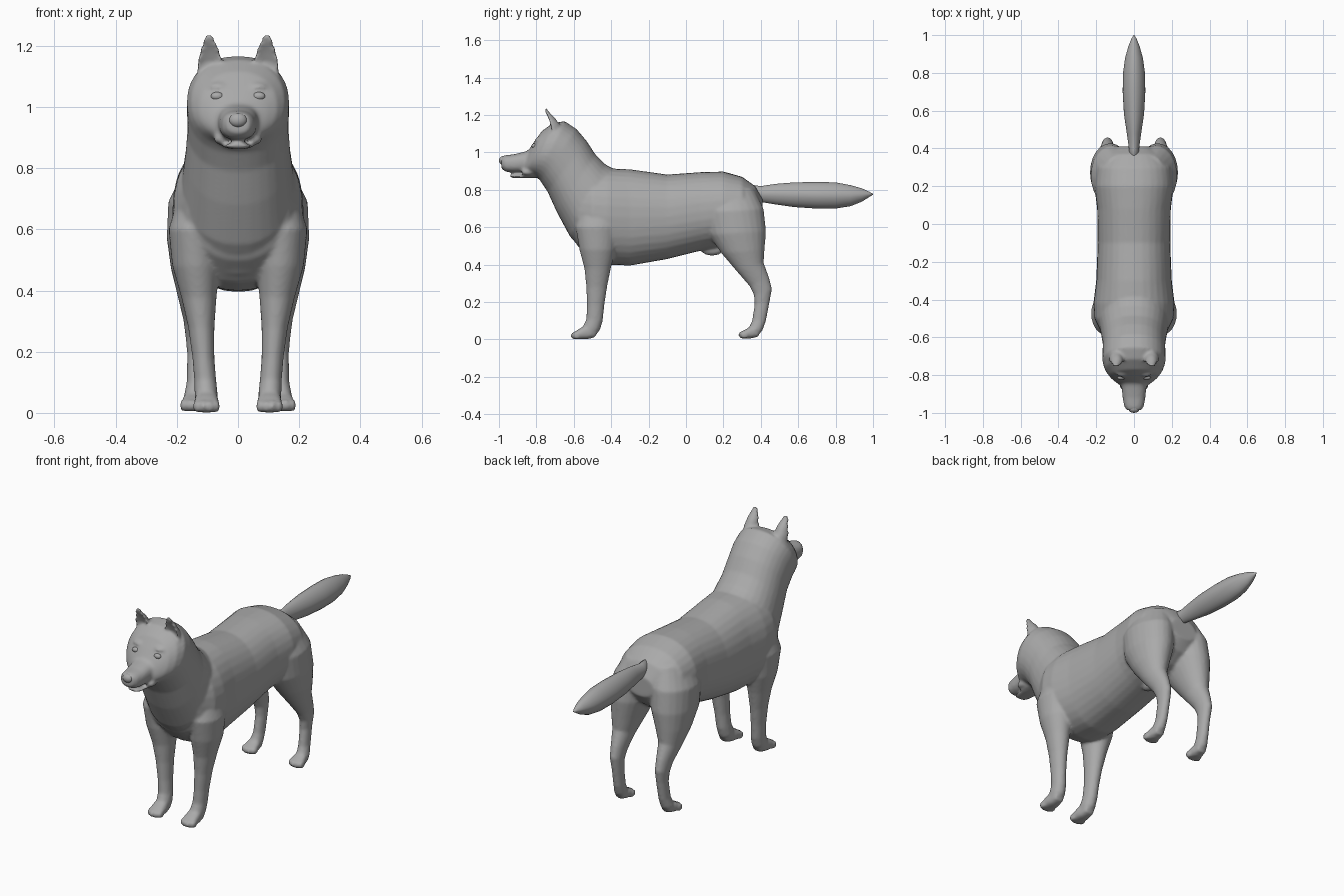
import bpy, bmesh, math
from mathutils import Vector, Matrix

fur = bpy.data.materials.new("grey_fur")
fur.diffuse_color = (0.4, 0.4, 0.4, 1)


def loft(bm, rings, n=2.0, seg=32, side=1, front=1.0):
    """Skin rings given as (y1, z1, y2, z2, half_width, centre_x).
    Each ring spans two side-plane points; front scales the second half."""
    loops = []
    for y1, z1, y2, z2, w, cx in rings:
        mid = Vector((cx, (y1 + y2) / 2, (z1 + z2) / 2))
        half = Vector((0, (y1 - y2) / 2, (z1 - z2) / 2))
        loop = []
        for i in range(seg):
            a = 2 * math.pi * i / seg
            c, s = math.cos(a), math.sin(a)
            c = math.copysign(abs(c) ** (2 / n), c)
            s = math.copysign(abs(s) ** (2 / n), s)
            p = mid + half * (c if c > 0 else c * front) + Vector((w * s, 0, 0))
            loop.append(bm.verts.new((p.x * side, p.y, p.z)))
        loops.append(loop)
    for a, b in zip(loops, loops[1:]):
        for i in range(seg):
            j = (i + 1) % seg
            bm.faces.new((a[i], a[j], b[j], b[i]))
    bm.faces.new(loops[0])
    bm.faces.new(loops[-1][::-1])


def ball(bm, loc, radii):
    m = Matrix.Translation(loc) @ Matrix.Diagonal((*radii, 1))
    bmesh.ops.create_uvsphere(bm, u_segments=20, v_segments=12, radius=1, matrix=m)


def finish(bm, name):
    bmesh.ops.recalc_face_normals(bm, faces=bm.faces)
    for f in bm.faces:
        f.smooth = True
    me = bpy.data.meshes.new(name)
    bm.to_mesh(me)
    bm.free()
    ob = bpy.data.objects.new(name, me)
    bpy.context.collection.objects.link(ob)
    me.materials.append(fur)
    return ob


bm = bmesh.new()

# torso: y, top, bottom, half width
torso = [(-.64, .82, .62, .09), (-.58, .88, .50, .17), (-.50, .91, .425, .21),
         (-.42, .915, .40, .215), (-.30, .91, .395, .20), (-.10, .882, .43, .192),
         (.08, .895, .475, .195), (.20, .898, .50, .21), (.30, .87, .53, .20),
         (.37, .82, .58, .15), (.41, .75, .64, .08)]
loft(bm, [(y, t, y, b, w, 0) for y, t, b, w in torso], 2.2)

# neck and skull
loft(bm, [(-.38, .91, -.53, .45, .18, 0), (-.43, .935, -.62, .55, .185, 0),
          (-.485, .99, -.69, .68, .172, 0), (-.53, 1.06, -.74, .79, .165, 0),
          (-.585, 1.125, -.78, .85, .167, 0), (-.65, 1.168, -.80, .87, .167, 0),
          (-.715, 1.155, -.82, .88, .153, 0), (-.77, 1.115, -.84, .885, .128, 0),
          (-.81, 1.06, -.855, .885, .098, 0), (-.84, 1.015, -.87, .89, .068, 0)], 2.2)

# muzzle and lower jaw
loft(bm, [(-.78, 1.04, -.78, .89, .085, 0), (-.86, 1.005, -.86, .893, .066, 0),
          (-.92, .99, -.92, .892, .06, 0), (-.965, .985, -.965, .897, .052, 0),
          (-.985, .98, -.987, .915, .038, 0)], 2.4)
loft(bm, [(-.78, .91, -.78, .865, .06, 0), (-.86, .883, -.86, .862, .05, 0),
          (-.92, .883, -.92, .862, .04, 0), (-.942, .88, -.942, .868, .024, 0)])

# sheath under the belly
ball(bm, (0, .14, .48), (.03, .06, .032))

for s in (-1, 1):
    # lips and brows
    ball(bm, (s * .055, -.845, .895), (.024, .035, .018))
    ball(bm, (s * .062, -.775, 1.065), (.04, .035, .018))

    # cupped ears
    loft(bm, [(-.655, 1.09, -.785, 1.09, .045, .093), (-.675, 1.15, -.785, 1.14, .041, .092),
              (-.70, 1.185, -.785, 1.18, .033, .092), (-.73, 1.215, -.78, 1.213, .022, .094),
              (-.747, 1.24, -.772, 1.238, .010, .095)], 2, 24, s, -0.25)

    # front leg and paw
    loft(bm, [(-.55, .74, -.37, .74, .055, .13), (-.59, .60, -.36, .60, .082, .145),
              (-.57, .48, -.375, .48, .078, .137), (-.543, .38, -.402, .38, .058, .128),
              (-.533, .28, -.422, .28, .043, .12), (-.53, .18, -.437, .18, .036, .113),
              (-.533, .11, -.445, .10, .036, .107), (-.55, .07, -.46, .05, .038, .104),
              (-.55, .03, -.49, .015, .034, .104)], 2, 24, s)
    loft(bm, [(-.475, .05, -.485, .012, .026, .104), (-.54, .075, -.53, .001, .039, .103),
              (-.58, .052, -.58, .001, .042, .103), (-.60, .034, -.60, .002, .036, .103)],
         2.5, 24, s)

    # hind leg and paw
    loft(bm, [(.10, .80, .36, .81, .08, .09), (.09, .68, .415, .70, .115, .113),
              (.12, .56, .428, .58, .108, .125), (.19, .46, .42, .48, .082, .137),
              (.275, .36, .415, .41, .055, .143), (.34, .285, .445, .33, .038, .141),
              (.362, .24, .46, .27, .032, .14), (.367, .19, .447, .20, .028, .138),
              (.353, .10, .428, .10, .028, .14), (.335, .06, .41, .05, .033, .144),
              (.34, .03, .385, .02, .03, .144)], 2, 24, s)
    loft(bm, [(.395, .05, .385, .015, .026, .144), (.345, .068, .345, .005, .037, .145),
              (.31, .05, .31, .005, .041, .146), (.295, .035, .295, .006, .035, .146)],
         2.5, 24, s)

    # toes
    for k in range(4):
        d = (k - 1.5) * .021
        fwd = .01 * (abs(k - 1.5) > 1)
        ball(bm, (s * (.103 + d), -.594 + fwd, .021), (.0125, .024, .021))
        ball(bm, (s * (.146 + d), .303 + fwd, .025), (.0125, .024, .021))

body = finish(bm, "body")
rm = body.modifiers.new("merge", 'REMESH')
rm.mode = 'VOXEL'
rm.voxel_size = .008
rm.use_smooth_shade = True
sm = body.modifiers.new("soften", 'SMOOTH')
sm.factor, sm.iterations = .5, 5

# tail: y, top, bottom, half width
bm = bmesh.new()
tail = [(.33, .83, .76, .03), (.40, .82, .735, .027), (.48, .832, .722, .038),
        (.58, .84, .708, .053), (.70, .842, .70, .06), (.80, .84, .70, .058),
        (.88, .825, .713, .047), (.94, .808, .737, .03), (.98, .79, .762, .014),
        (1.0, .779, .774, .002)]
loft(bm, [(y, t, y, b, w, 0) for y, t, b, w in tail], 1.75, 24)
finish(bm, "tail")

# nose
bm = bmesh.new()
ball(bm, (0, -.978, .957), (.03, .022, .024))
finish(bm, "nose")

# eyes, seated on the face surface
bpy.context.view_layer.update()
face = body.evaluated_get(bpy.context.evaluated_depsgraph_get())
for s, label in ((-1, "right"), (1, "left")):
    hit, loc, nor, _ = face.ray_cast(Vector((s * .068, -2, 1.035)), Vector((0, 1, 0)))
    y = loc.y if hit else -.8
    bm = bmesh.new()
    ball(bm, (s * .068, y + .006, 1.035), (.021, .014, .014))
    finish(bm, label + "_eye")
